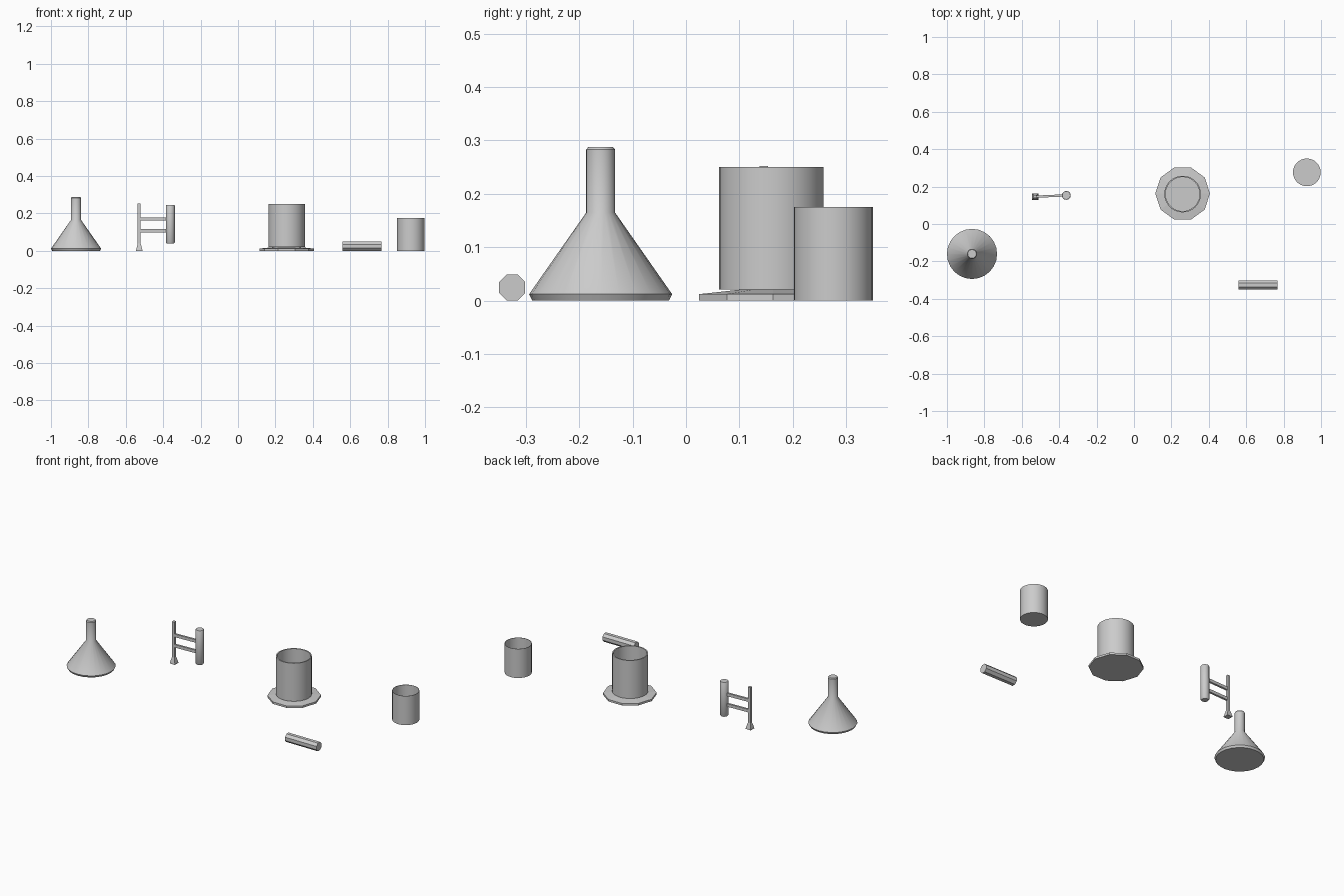
import bpy, bmesh, math
from mathutils import Vector

if "Cube" in bpy.data.objects:
    bpy.data.objects.remove(bpy.data.objects["Cube"])


def lathe(name, profile, sides, loc, rot=(0, 0, 0), turn=0.0, smooth=True):
    """Spin (radius, height) points about z; radius 0 closes with a single point."""
    bm = bmesh.new()
    rings = []
    for r, z in profile:
        if r == 0:
            rings.append([bm.verts.new((0, 0, z))] * sides)
        else:
            rings.append([bm.verts.new((r * math.cos(turn + 2 * math.pi * i / sides),
                                        r * math.sin(turn + 2 * math.pi * i / sides), z))
                          for i in range(sides)])
    for a, b in zip(rings, rings[1:]):
        for i in range(sides):
            j = (i + 1) % sides
            bm.faces.new(list(dict.fromkeys((a[i], a[j], b[j], b[i]))))
    return finish(name, bm, loc, rot, smooth)


def finish(name, bm, loc, rot=(0, 0, 0), smooth=False):
    mesh = bpy.data.meshes.new(name)
    bm.to_mesh(mesh)
    bm.free()
    ob = bpy.data.objects.new(name, mesh)
    bpy.context.collection.objects.link(ob)
    ob.location, ob.rotation_euler = loc, rot
    if smooth:
        bpy.ops.object.select_all(action='DESELECT')
        ob.select_set(True)
        bpy.context.view_layer.objects.active = ob
        bpy.ops.object.shade_smooth_by_angle(angle=math.radians(35))
    return ob


def bar(name, start, end, width, height):
    """Horizontal rectangular bar between two points."""
    a, b = Vector(start), Vector(end)
    bm = bmesh.new()
    bmesh.ops.create_cube(bm, size=1)
    bmesh.ops.scale(bm, vec=((b - a).length, width, height), verts=bm.verts)
    d = b - a
    return finish(name, bm, (a + b) / 2, (0, 0, math.atan2(d.y, d.x)))


# Inverted funnel
lathe("funnel", [(0, 0), (0.128, 0), (0.134, 0.012), (0.027, 0.165), (0.027, 0.283),
                 (0.023, 0.288), (0, 0.288)], 24, (-0.866, -0.16, 0))

# Stand: square post with flared foot, two arms and a held tube
q = math.sqrt(2)
lathe("stand_post", [(0, 0), (0.017 * q, 0), (0.016 * q, 0.007), (0.008 * q, 0.038),
                     (0.008 * q, 0.252), (0, 0.252)], 4, (-0.528, 0.146, 0),
      turn=math.pi / 4, smooth=False)
for label, z in (("upper", 0.17), ("lower", 0.107)):
    bar(label + "_arm", (-0.528, 0.146, z), (-0.362, 0.153, z), 0.012, 0.018)
lathe("clamped_tube", [(0, 0.038), (0.019, 0.038), (0.024, 0.045), (0.024, 0.243),
                       (0.022, 0.246), (0, 0.246)], 12, (-0.362, 0.153, 0))

# Large open vessel on a ten-sided base
lathe("vessel_base", [(0, 0), (0.146, 0), (0.146, 0.012), (0.06, 0.021), (0, 0.021)],
      10, (0.26, 0.163, 0), smooth=False)
lathe("large_vessel", [(0, 0.021), (0.098, 0.021), (0.098, 0.25), (0.091, 0.25),
                       (0.091, 0.028), (0, 0.028)], 32, (0.26, 0.16, 0))

# Octagonal rod lying on its side
R = 0.0245 / math.cos(math.pi / 8)
lathe("rod", [(0, -0.105), (R, -0.105), (R, 0.105), (0, 0.105)], 8,
      (0.663, -0.326, 0.0245), rot=(0, math.pi / 2, 0), turn=math.pi / 8, smooth=False)

# Small thin-walled beaker
lathe("beaker", [(0, 0), (0.074, 0), (0.074, 0.175), (0.072, 0.175), (0.072, 0.003),
                 (0, 0.003)], 32, (0.924, 0.276, 0))
